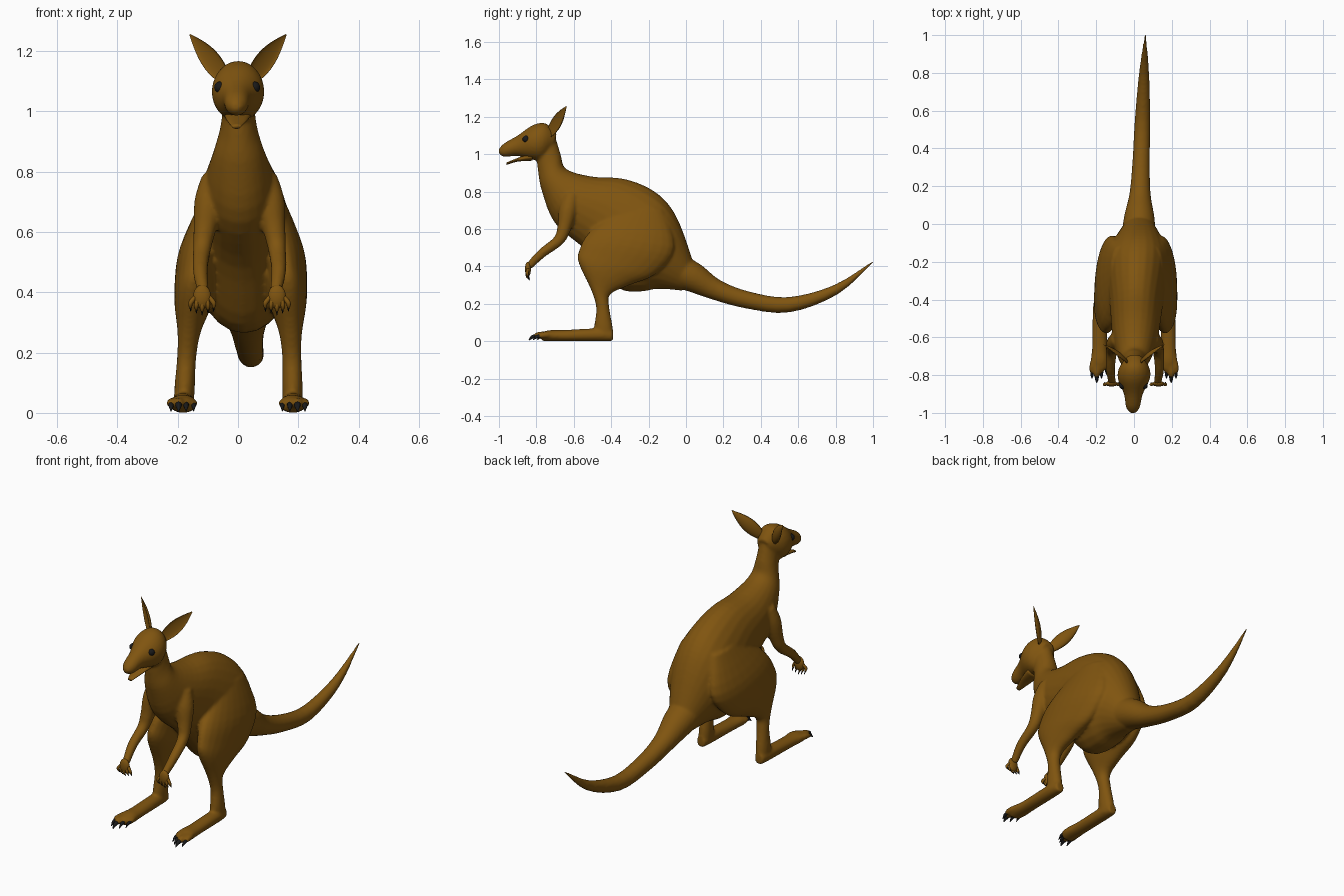
import bpy, bmesh, math
from mathutils import Matrix, Vector

old = bpy.data.objects.get("Cube")
if old:
    bpy.data.objects.remove(old)


def material(name, rgb):
    mat = bpy.data.materials.new(name)
    mat.use_nodes = True
    mat.diffuse_color = (*rgb, 1)
    shader = mat.node_tree.nodes["Principled BSDF"]
    shader.inputs["Base Color"].default_value = (*rgb, 1)
    shader.inputs["Roughness"].default_value = 0.8
    return mat


FUR = material("brown_fur", (0.215, 0.09, 0.005))
BLACK = material("black", (0.01, 0.01, 0.01))


def spline(rows, steps=4):
    """Fill in rows of numbers along a smooth curve through them."""
    rows = [Vector(row) for row in rows]
    padded = [rows[0], *rows, rows[-1]]
    result = []
    for before, start, end, after in zip(padded, padded[1:], padded[2:], padded[3:]):
        for step in range(steps):
            t = step / steps
            blend = start * 2 + (end - before) * t
            blend += (before * 2 - start * 5 + end * 4 - after) * t ** 2
            blend += (start * 3 - before - end * 3 + after) * t ** 3
            result.append(blend / 2)
    return result + [rows[-1]]


def loft(bm, rings, segments=24, hollow=False):
    """Skin closed rings given as (centre, half axis, other half axis)."""
    loops = []
    for centre, across, up in rings:
        loop = []
        for i in range(segments):
            angle = math.tau * i / segments
            height = math.sin(angle)
            if hollow and height > 0:
                height *= -0.35
            loop.append(bm.verts.new(centre + across * math.cos(angle) + up * height))
        loops.append(loop)
    for lower, upper in zip(loops, loops[1:]):
        for i in range(segments):
            j = (i + 1) % segments
            bm.faces.new((lower[i], lower[j], upper[j], upper[i]))
    bm.faces.new(loops[0][::-1])
    bm.faces.new(loops[-1])


def add_profile(bm, stations, x_rule):
    """Loft between upper and lower outline: (y, z, y, z, half width)."""
    rings = []
    for top_y, top_z, low_y, low_z, width in spline(stations):
        top, low = Vector((0, top_y, top_z)), Vector((0, low_y, low_z))
        centre = (top + low) / 2
        centre.x = x_rule(centre)
        rings.append((centre, Vector((width, 0, 0)), (top - low) / 2))
    loft(bm, rings)


def add_limb(bm, points, segments=12):
    """Round tube through (x, y, z, radius)."""
    points = spline(points)
    rings = []
    for i, point in enumerate(points):
        ahead = points[min(i + 1, len(points) - 1)].xyz
        along = (ahead - points[max(i - 1, 0)].xyz).normalized()
        across = (Vector((1, 0, 0)) - along * along.x).normalized()
        rings.append((point.xyz, across * point.w, along.cross(across) * point.w))
    loft(bm, rings, segments)


def finish(name, bm, mat, fuse=False):
    bmesh.ops.recalc_face_normals(bm, faces=bm.faces)
    for face in bm.faces:
        face.smooth = True
    mesh = bpy.data.meshes.new(name)
    bm.to_mesh(mesh)
    bm.free()
    mesh.materials.append(mat)
    obj = bpy.data.objects.new(name, mesh)
    bpy.context.collection.objects.link(obj)
    if fuse:
        remesh = obj.modifiers.new("Fuse", "REMESH")
        remesh.mode = "VOXEL"
        remesh.voxel_size = 0.008
        remesh.use_smooth_shade = True
        blend = obj.modifiers.new("Blend", "SMOOTH")
        blend.factor, blend.iterations = 0.5, 6


def spine_x(point):
    """The spine drifts a little to the left towards the tail."""
    return (point.y + 0.8) / 30


TORSO = [(-.7, 1.1, -.8, 1, .05), (-.67, 1, -.79, .9, .06),
         (-.64, .92, -.77, .8, .085), (-.5, .88, -.7, .63, .12),
         (-.34, .87, -.53, .48, .14), (-.2, .82, -.37, .29, .165),
         (-.1, .74, -.25, .265, .165), (-.03, .62, -.15, .28, .13),
         (.04, .42, -.02, .27, .07)]
TAIL = [(-.05, .38, .09), (.04, .34, .08), (.16, .275, .056), (.33, .22, .046),
        (.55, .195, .041), (.8, .275, .027), (1, .425, .005)]
HEAD = [(-.69, 1.11, -.72, 1.02, .04), (-.75, 1.165, -.77, .97, .08),
        (-.82, 1.155, -.82, .97, .085), (-.9, 1.1, -.9, .99, .05),
        (-.97, 1.06, -.97, .985, .037), (-1, 1.03, -1, 1, .015)]
JAW = [(-.82, 1.01, -.82, .965, .045), (-.9, .98, -.9, .96, .033),
       (-.96, .955, -.96, .942, .014)]
LEG = [(-.36, .72, -.12, .7, .04), (-.52, .58, -.06, .5, .075),
       (-.57, .49, -.16, .36, .07), (-.575, .42, -.3, .3, .06),
       (-.51, .28, -.405, .25, .038), (-.48, .18, -.41, .18, .032),
       (-.49, .08, -.39, .06, .034), (-.48, .02, -.4, .01, .03)]
FOOT = [(-.39, .06, .025), (-.45, .07, .036), (-.65, .06, .04),
        (-.72, .06, .046), (-.77, .05, .036)]
ARM = [(.08, -.61, .78, .045), (.1, -.63, .7, .05), (.115, -.65, .61, .038),
       (.125, -.68, .54, .03), (.13, -.77, .47, .025), (.12, -.84, .4, .02)]

# Fused body: torso, tail, head, legs and arms
body = bmesh.new()
claws = bmesh.new()
add_profile(body, TORSO, spine_x)
add_profile(body, HEAD, spine_x)
add_limb(body, [(spine_x(Vector((0, y, z))), y, z, r) for y, z, r in TAIL], 24)
for side in (-1, 1):
    add_profile(body, LEG, lambda p: side * (.18 - p.z ** 2 / 6) + p.z / 45)
    add_profile(body, [(y, top, y, 0, w) for y, top, w in FOOT], lambda p: side * .182)
    add_limb(body, [(side * x + .005, y, z, r) for x, y, z, r in ARM], 16)

    # Four toes, the third one longest
    for toe in range(4):
        root, tip = side * (.155 + toe * .018), side * (.147 + toe * .025)
        end = abs(toe - 2) * .022 - .81
        size = .019 - abs(toe - 2) * .003
        add_limb(body, [(root, -.7, .035, size), (tip, end + .03, .033, size),
                        (tip, end, .026, size * .75)])
        add_limb(claws, [(tip, end + .01, .028, size * .6),
                         (tip, end - .012, .022, size * .5),
                         (tip, end - .03, .006, size * .1)])
finish("body", body, FUR, True)

jaw = bmesh.new()
add_profile(jaw, JAW, spine_x)
finish("lower_jaw", jaw, FUR)

for side, label in ((-1, "right"), (1, "left")):
    # Flat palm with five spread fingers
    hand = bmesh.new()
    wrist = side * .124 + .005
    palm = Matrix.Translation((wrist, -.845, .385)) @ Matrix.Diagonal((.03, .016, .04, 1))
    bmesh.ops.create_uvsphere(hand, u_segments=16, v_segments=10, radius=1, matrix=palm)
    for finger in range(-2, 3):
        root, tip = wrist + finger * .011, wrist + finger * .019
        low = .338 + abs(finger) * .006
        add_limb(hand, [(root, -.845, .385, .008), (tip, -.85, low + .015, .008),
                        (tip, -.845, low, .005)])
        add_limb(claws, [(tip, -.846, low + .004, .005), (tip, -.836, low - .014, .001)])
    finish(label + "_hand", hand, FUR)

    # Leaf-shaped ear, hollow towards the front
    ear = bmesh.new()
    base, point = Vector((side * .04, -.735, 1.105)), Vector((side * .16, -.64, 1.255))
    across = Vector((side * .6, .5, -.8)).normalized()
    front = Vector((side * .63, -.77, 0))
    rings = []
    for i in range(11):
        t = i / 10
        width = .037 * math.sin(math.pi * (.2 + .78 * t))
        rings.append((base.lerp(point, t), across * width, front * width * .6))
    loft(ear, rings, hollow=True)
    finish(label + "_ear", ear, FUR)

    eye = bmesh.new()
    socket = Matrix.Translation((side * .057 - .003, -.855, 1.08))
    bmesh.ops.create_uvsphere(eye, u_segments=16, v_segments=10, radius=.019, matrix=socket)
    finish(label + "_eye", eye, BLACK)
finish("claws", claws, BLACK)
